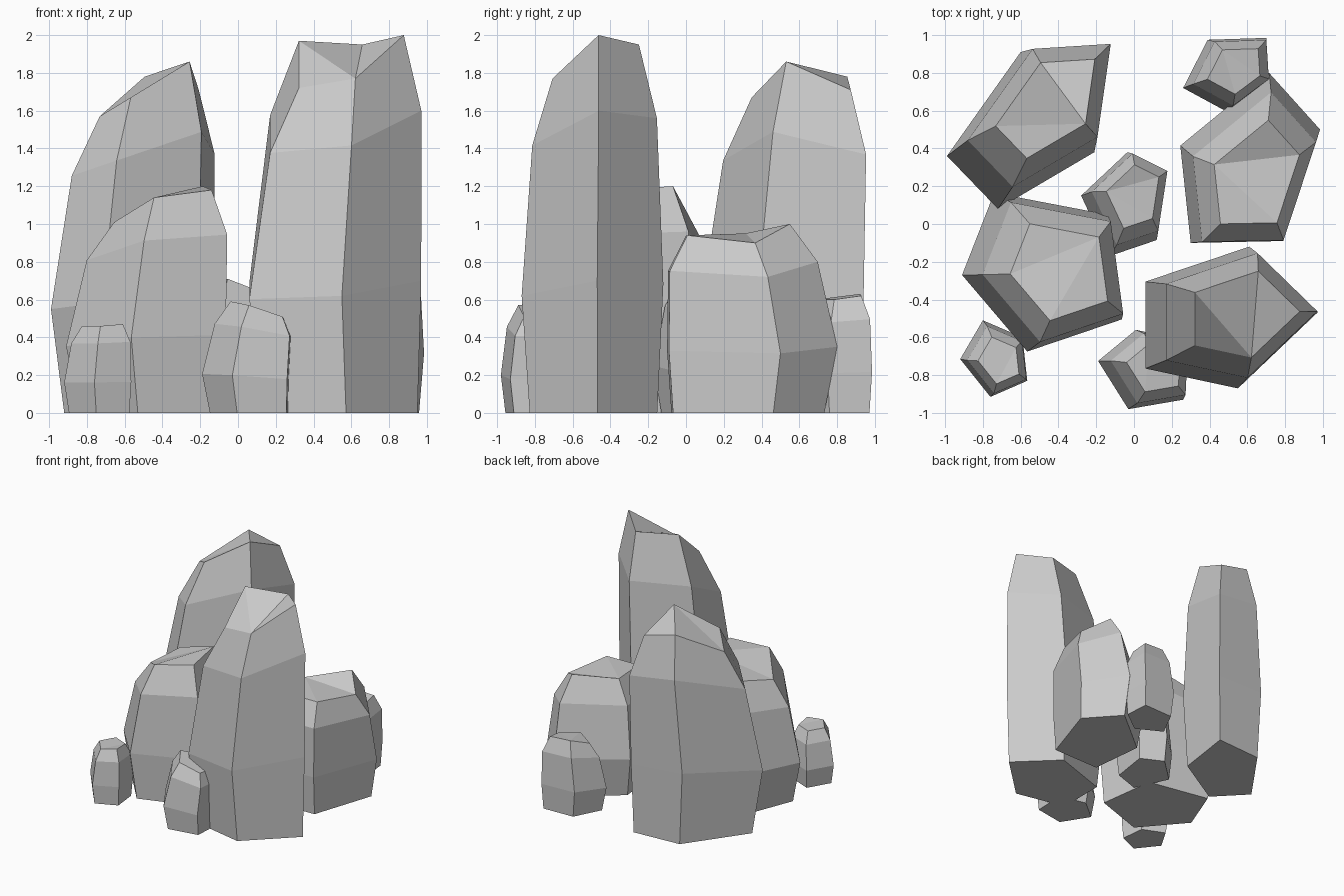
import bpy, bmesh
from mathutils import Vector

if "Cube" in bpy.data.objects:
    bpy.data.objects.remove(bpy.data.objects["Cube"])

# Rings shared by every rock: (fraction of height, width scale, share of lean)
RINGS = [(0, .9, .3), (.35, 1, 0), (.8, .88, .65), (1, .61, 1)]


def rock(name, outline, heights, lean):
    """Five-sided rock from its widest outline, corner heights and top offset."""
    xs, ys = zip(*outline)
    centre = Vector(((min(xs) + max(xs)) / 2, (min(ys) + max(ys)) / 2))
    bm = bmesh.new()
    rings = []
    for level, scale, share in RINGS:
        ring = []
        for p, h in zip(outline, heights):
            q = centre + (Vector(p) - centre) * scale + Vector(lean) * share
            ring.append(bm.verts.new((q.x, q.y, h * level)))
        rings.append(ring)
    n = len(outline)
    for low, high in zip(rings, rings[1:]):
        for i in range(n):
            j = (i + 1) % n
            bm.faces.new((low[i], low[j], high[j], high[i]))
    bm.faces.new(rings[0][::-1])
    top = bm.faces.new(rings[-1])
    bmesh.ops.triangulate(bm, faces=[top])
    mesh = bpy.data.meshes.new(name)
    bm.to_mesh(mesh)
    bm.free()
    bpy.context.collection.objects.link(bpy.data.objects.new(name, mesh))


# Tall pillars
rock("back_left_pillar",
     [(-.99, .36), (-.72, .08), (-.21, .38), (-.13, .94), (-.6, .91)],
     (1.57, 1.67, 1.86, 1.71, 1.78), (.09, .1))
rock("front_right_pillar",
     [(.06, -.305), (.06, -.765), (.55, -.87), (.97, -.47), (.61, -.12)],
     (1.97, 1.72, 1.77, 2.0, 1.95), (.085, .017))

# Medium boulders
rock("front_left_boulder",
     [(-.91, -.27), (-.565, -.675), (-.065, -.505), (-.14, .05), (-.74, .165)],
     (1.01, 1.14, 1.18, 1.2, 1.07), (.09, 0))
rock("back_right_boulder",
     [(.245, .415), (.3, -.1), (.79, -.09), (.985, .5), (.715, .8)],
     (.95, .94, .94, .9, 1.0), (.035, -.075))

# Small stones
rock("back_stone",
     [(.26, .72), (.5, .59), (.715, .75), (.7, .985), (.39, .975)],
     (.57, .6, .6, .62, .63), (.04, .02))
rock("centre_stone",
     [(-.28, .15), (-.13, -.17), (.12, -.085), (.175, .275), (-.035, .38)],
     (.71, .71, .65, .62, .68), (.045, .04))
rock("front_left_stone",
     [(-.92, -.715), (-.76, -.915), (-.565, -.83), (-.59, -.6), (-.8, -.51)],
     (.46, .46, .47, .46, .46), (.025, -.01))
rock("front_stone",
     [(-.19, -.725), (-.03, -.98), (.26, -.93), (.275, -.62), (.01, -.56)],
     (.59, .57, .51, .5, .55), (.06, .01))
